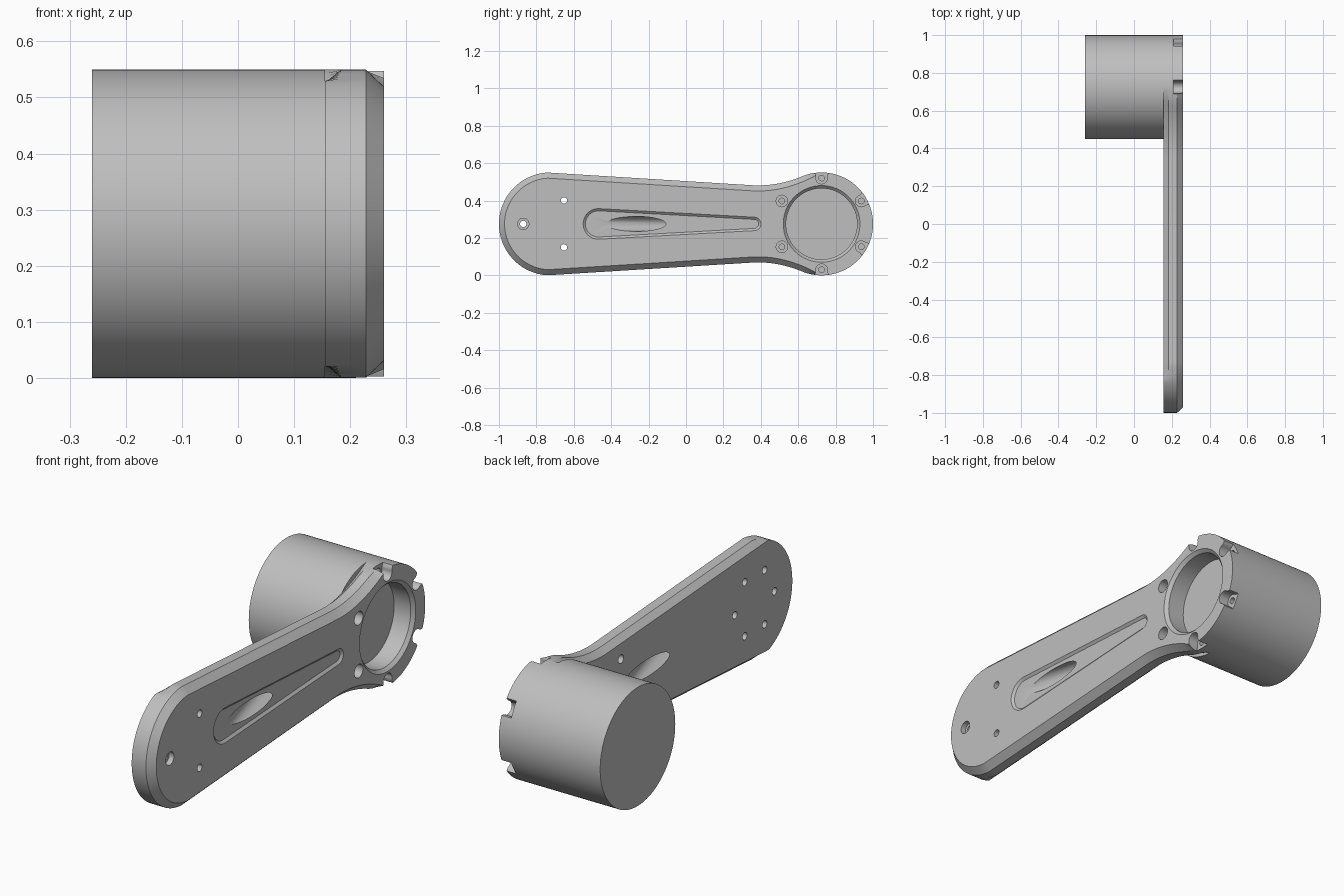
import bpy
import bmesh
from math import sin, cos, pi, sqrt, radians

cube = bpy.data.objects.get("Cube")
if cube:
    bpy.data.objects.remove(cube, do_unlink=True)

grey = bpy.data.materials.new("plain grey")
grey.use_nodes = True
colour = (0.52, 0.52, 0.52, 1)
grey.diffuse_color = colour
grey.node_tree.nodes["Principled BSDF"].inputs["Base Color"].default_value = colour

R = 0.275          # radius of both ends, and height of the centre line
END = 0.725        # distance of the end centres from the middle
BACK, FRONT = 0.155, 0.26


def loft(name, rings):
    """Solid through rings, each given as x and a list of (y, z) points."""
    bm = bmesh.new()
    loops = [[bm.verts.new((x, y, z)) for y, z in pts] for x, pts in rings]
    n = len(loops[0])
    for a, b in zip(loops, loops[1:]):
        for i in range(n):
            j = (i + 1) % n
            bm.faces.new((a[i], a[j], b[j], b[i]))
    bm.faces.new(loops[0])
    bm.faces.new(loops[-1])
    bmesh.ops.recalc_face_normals(bm, faces=bm.faces)
    mesh = bpy.data.meshes.new(name)
    bm.to_mesh(mesh)
    bm.free()
    obj = bpy.data.objects.new(name, mesh)
    obj.data.materials.append(grey)
    bpy.context.collection.objects.link(obj)
    return obj


def ellipse(y, z, ry, rz=None, n=32):
    rz = rz or ry
    return [(y + ry * cos(2 * pi * i / n), z + rz * sin(2 * pi * i / n)) for i in range(n)]


def activate(obj):
    bpy.ops.object.select_all(action="DESELECT")
    obj.select_set(True)
    bpy.context.view_layer.objects.active = obj


def cut(target, rings):
    cutter = loft("cutter", rings)
    cutter.hide_render = True
    activate(target)
    mod = target.modifiers.new("cut", "BOOLEAN")
    mod.operation = "DIFFERENCE"
    mod.solver = "EXACT"
    mod.object = cutter
    bpy.ops.object.modifier_apply(modifier=mod.name)
    bpy.data.objects.remove(cutter, do_unlink=True)


def drill(y, z, r, x0, x1):
    pts = ellipse(y, z, r, n=24)
    cut(arm, [(x0, pts), (x1, pts)])


def side(y):
    """Half width of the tapered side and its flare into the head."""
    t = max(0, y - 0.35)
    return 0.207 - 0.062 * (y - 0.35) + 0.874 * t * t


def outline(cap_off, side_off):
    """Arm outline, with the round end and the sides pulled in."""
    upper = []
    for i in range(33):
        a = pi / 2 * i / 32
        r = R - cap_off
        y = -END - r * cos(a)
        upper.append((y, min(r * sin(a), side(y) - side_off)))
    upper.append((0.35, side(0.35) - side_off))
    for i in range(1, 31):
        y = 0.35 + (END - 0.35) * i / 30
        w = side(y) - side_off
        if y > 0.6:
            w = min(w, sqrt(R * R - (y - END) ** 2))
        upper.append((y, w))
    for i in range(1, 33):
        a = pi / 2 * i / 32
        upper.append((END + R * sin(a), R * cos(a)))
    lower = [(y, -w) for y, w in reversed(upper[1:-1])]
    return [(y, R + w) for y, w in upper + lower]


# Arm plate with chamfered edges
full = outline(0, 0)
arm = loft("arm", [(BACK, outline(0, 0.025)), (0.183, full), (0.228, full),
                   (FRONT, outline(0.03, 0.03))])

# Round pocket in the head, with a chamfered mouth
cut(arm, [(0.16, ellipse(END, R, 0.19, n=64)), (0.245, ellipse(END, R, 0.19, n=64)),
          (FRONT, ellipse(END, R, 0.205, n=64)), (0.3, ellipse(END, R, 0.205, n=64))])


# Shallow teardrop recess on the front
def teardrop(inset):
    pts = []
    for y, r, start in ((-0.468, 0.082, 0.5), (0.365, 0.036, -0.5)):
        for i in range(17):
            a = pi * (start + i / 16)
            pts.append((y + (r - inset) * cos(a), R + (r - inset) * sin(a)))
    return pts


cut(arm, [(0.25, teardrop(0.012)), (FRONT, teardrop(0)), (0.3, teardrop(0))])

# Slanted cable duct from the recess through to the back
cut(arm, [(0.3, ellipse(-0.44, R, 0.16, 0.04, 48)), (0.1, ellipse(0.25, R, 0.16, 0.04, 48))])

# Screw seats around the head; those at the rim open outwards
for k in range(6):
    a = pi / 6 + k * pi / 3
    c, s = cos(a), sin(a)
    y, z = END + 0.245 * c, R + 0.245 * s
    drill(y, z, 0.031, 0.21, 0.3)
    if k not in (2, 3):
        pts = [(y + c * d - s * w, z + s * d + c * w)
               for d, w in ((0, -0.03), (0.015, -0.031), (0.06, -0.055),
                            (0.06, 0.055), (0.015, 0.031), (0, 0.03))]
        cut(arm, [(0.21, pts), (0.3, pts)])
    drill(y, z, 0.015, 0.17, 0.22)

# Ring of mounting holes at the far end, three of them right through
for k in range(6):
    a = k * pi / 3
    y, z = -END + 0.145 * cos(a), R + 0.145 * sin(a)
    drill(y, z, 0.017, 0.1, 0.3 if k in (1, 3, 5) else 0.2)
drill(-END - 0.145, R, 0.03, 0.235, 0.3)

# Blind holes behind the arm, beside the drum
for z in (R - 0.115, R + 0.115):
    drill(0.255, z, 0.02, 0.1, 0.2)

# Drum behind the head
circle = ellipse(END, R, R, n=128)
drum = loft("drum", [(-0.26, circle), (BACK, circle)])

for obj in (arm, drum):
    activate(obj)
    bpy.ops.object.shade_smooth_by_angle(angle=radians(25))
